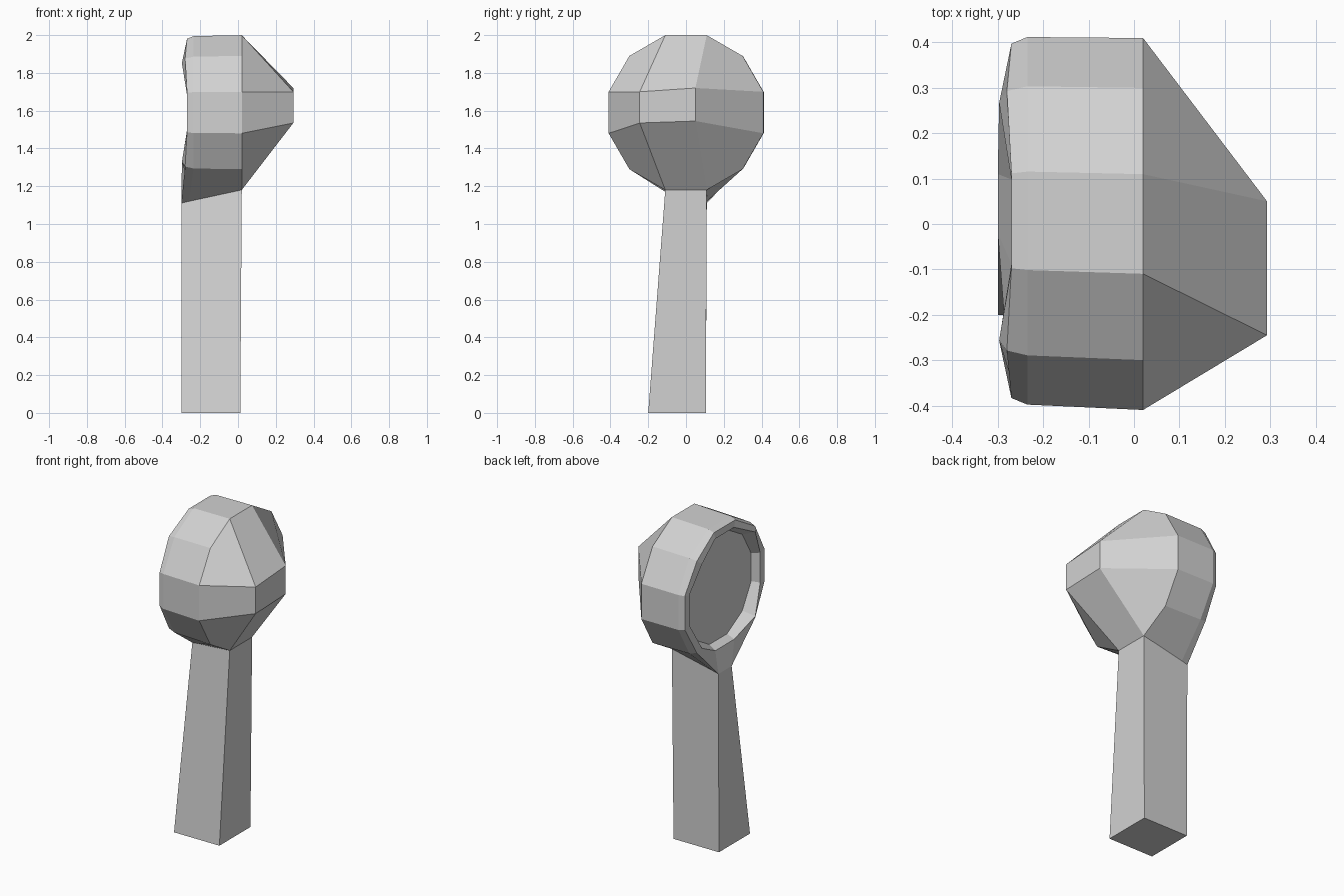
import bpy
import bmesh
from math import cos, sin, radians

cube = bpy.data.objects.get("Cube")
if cube:
    bpy.data.objects.remove(cube, do_unlink=True)

SIDES = 12
CENTRE_Z = 1.59

grey = bpy.data.materials.new("light grey")
grey.use_nodes = True
colour = (0.64, 0.64, 0.64, 1)
grey.diffuse_color = colour
shader = grey.node_tree.nodes["Principled BSDF"]
shader.inputs["Base Color"].default_value = colour
shader.inputs["Roughness"].default_value = 0.8

bm = bmesh.new()


def ring(x, radius, shift=0, corner_x=None, corner_radius=None):
    """Twelve-sided loop facing along x; its diagonal corners may differ."""
    verts = []
    for k in range(SIDES):
        a = radians(15 + 30 * k)
        diagonal = k % 3 == 1
        px = corner_x if diagonal and corner_x else x
        r = corner_radius if diagonal and corner_radius else radius
        verts.append(bm.verts.new((px, r * cos(a) + shift, CENTRE_Z + r * sin(a))))
    return verts


def bridge(first, second, skip=()):
    for k in range(SIDES):
        if k not in skip:
            n = (k + 1) % SIDES
            bm.faces.new((first[k], first[n], second[n], second[k]))


# Head: outer band, rim and recessed disc
front = ring(0.02, 0.424)
band = ring(-0.235, 0.419, 0.007)
rim = ring(-0.27, 0.404, 0.007, corner_x=-0.28)
lip = ring(-0.27, 0.36, 0.005, corner_x=-0.297, corner_radius=0.37)
floor = ring(-0.225, 0.335, 0.005)

# Pull the bottom of the rim down to meet the handle
band[8].co = (-0.26, -0.03, 1.12)
band[9].co = (-0.26, 0.11, 1.12)
rim[8].co = (-0.3, -0.02, 1.11)
rim[9].co = (-0.3, 0.11, 1.11)

bridge(front, band, skip=(8,))
bridge(band, rim, skip=(8,))
bridge(rim, lip)
bridge(lip, floor)
bm.faces.new(floor)

# Faceted nose that tapers to a small off-centre plate
nose = [bm.verts.new((0.293, y, z)) for y, z in
        ((0.05, 1.72), (-0.245, 1.7), (-0.245, 1.535), (0.05, 1.545))]
bm.faces.new(nose)
for j in range(4):
    k = 3 * j
    bm.faces.new((nose[j], front[k], front[k + 1], front[k + 2]))
    bm.faces.new((nose[j], front[k + 2], front[(k + 3) % SIDES], nose[(j + 1) % 4]))

# Handle: square foot rising into the underside of the head
foot = [bm.verts.new((x, y, 0)) for x, y in
        ((0.012, -0.2), (0.012, 0.105), (-0.3, 0.105), (-0.3, -0.2))]
bm.faces.new(foot)
bm.faces.new((foot[0], foot[1], front[9], front[8]))
bm.faces.new((foot[1], foot[2], rim[9], band[9], front[9]))
bm.faces.new((foot[2], foot[3], rim[8], rim[9]))
bm.faces.new((foot[3], foot[0], front[8], band[8], rim[8]))

bmesh.ops.recalc_face_normals(bm, faces=bm.faces[:])
mesh = bpy.data.meshes.new("head_and_handle")
bm.to_mesh(mesh)
bm.free()
mesh.materials.append(grey)
body = bpy.data.objects.new("head_and_handle", mesh)
bpy.context.collection.objects.link(body)
